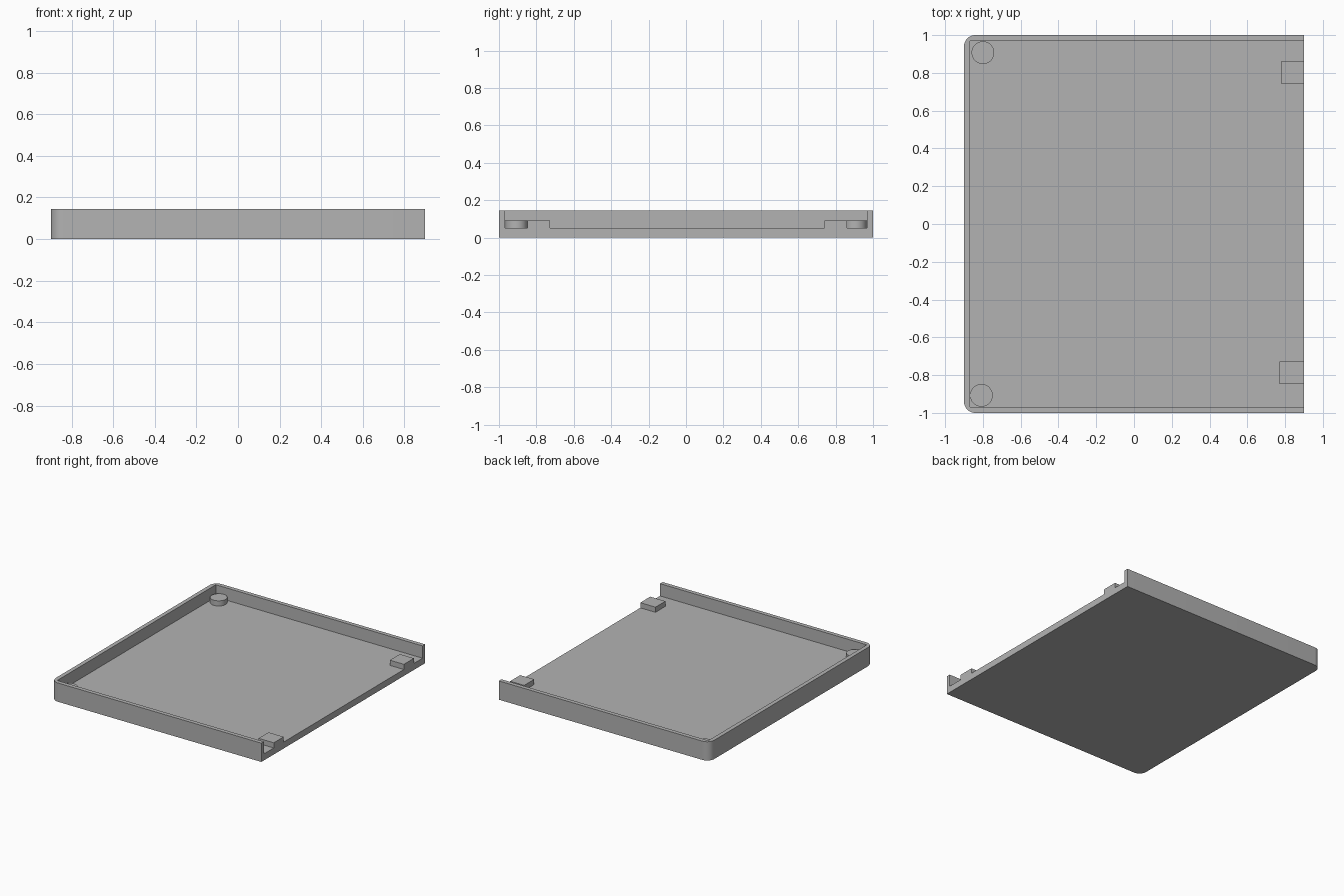
import bpy, bmesh
from math import radians, sin, cos
from mathutils import Matrix

default = bpy.data.objects.get("Cube")
if default:
    bpy.data.objects.remove(default, do_unlink=True)

HX, HY, HEIGHT = 0.9, 1.0, 0.145
FLOOR, WALL, RADIUS = 0.05, 0.032, 0.06
PAD_TOP = 0.09

grey = bpy.data.materials.new("plain grey")
grey.use_nodes = True
colour = (0.45, 0.45, 0.45, 1)
grey.diffuse_color = colour
grey.node_tree.nodes["Principled BSDF"].inputs["Base Color"].default_value = colour


def add_object(name, bm):
    bmesh.ops.recalc_face_normals(bm, faces=bm.faces)
    mesh = bpy.data.meshes.new(name)
    bm.to_mesh(mesh)
    bm.free()
    mesh.materials.append(grey)
    obj = bpy.data.objects.new(name, mesh)
    bpy.context.collection.objects.link(obj)
    return obj


def extrude_outline(name, points, z0, z1):
    bm = bmesh.new()
    face = bm.faces.new([bm.verts.new((x, y, z0)) for x, y in points])
    top = bmesh.ops.extrude_face_region(bm, geom=[face], use_keep_orig=True)
    verts = [g for g in top["geom"] if isinstance(g, bmesh.types.BMVert)]
    bmesh.ops.translate(bm, verts=verts, vec=(0, 0, z1 - z0))
    return add_object(name, bm)


def box(name, x0, x1, y0, y1, z0, z1):
    return extrude_outline(name, [(x0, y0), (x1, y0), (x1, y1), (x0, y1)], z0, z1)


def smooth(obj):
    bpy.ops.object.select_all(action="DESELECT")
    obj.select_set(True)
    bpy.context.view_layer.objects.active = obj
    bpy.ops.object.shade_smooth_by_angle(angle=radians(30))


# Tray body: rounded corners on the closed end, square corners on the open end
def corner(cy, start):
    angles = [radians(start + 90 * i / 10) for i in range(11)]
    return [(-HX + RADIUS + RADIUS * cos(a), cy + RADIUS * sin(a)) for a in angles]


outline = [(HX, -HY), (HX, HY)] + corner(HY - RADIUS, 90) + corner(-HY + RADIUS, 180)
tray = extrude_outline("tray", outline, 0, HEIGHT)

# Hollow the tray, leaving a floor and three walls
cutter = box("tray_cutter", -HX + WALL, HX + 0.2, -HY + WALL, HY - WALL, FLOOR, HEIGHT + 0.2)
cutter.hide_render = True
cut = tray.modifiers.new("hollow", "BOOLEAN")
cut.operation = "DIFFERENCE"
cut.solver = "EXACT"
cut.object = cutter
bpy.context.view_layer.objects.active = tray
bpy.ops.object.modifier_apply(modifier=cut.name)
bpy.data.objects.remove(cutter, do_unlink=True)
smooth(tray)

# Round posts in the closed corners
for name, x, y in (("back_post", -0.80, 0.907), ("front_post", -0.808, -0.907)):
    bm = bmesh.new()
    bmesh.ops.create_cone(bm, cap_ends=True, segments=48, radius1=0.06, radius2=0.06,
                          depth=PAD_TOP - FLOOR,
                          matrix=Matrix.Translation((x, y, (PAD_TOP + FLOOR) / 2)))
    smooth(add_object(name, bm))

# Square pads flush with the open edge
box("back_pad", 0.78, HX, 0.74, 0.862, FLOOR, PAD_TOP)
box("front_pad", 0.77, HX, -0.848, -0.727, FLOOR, PAD_TOP)
